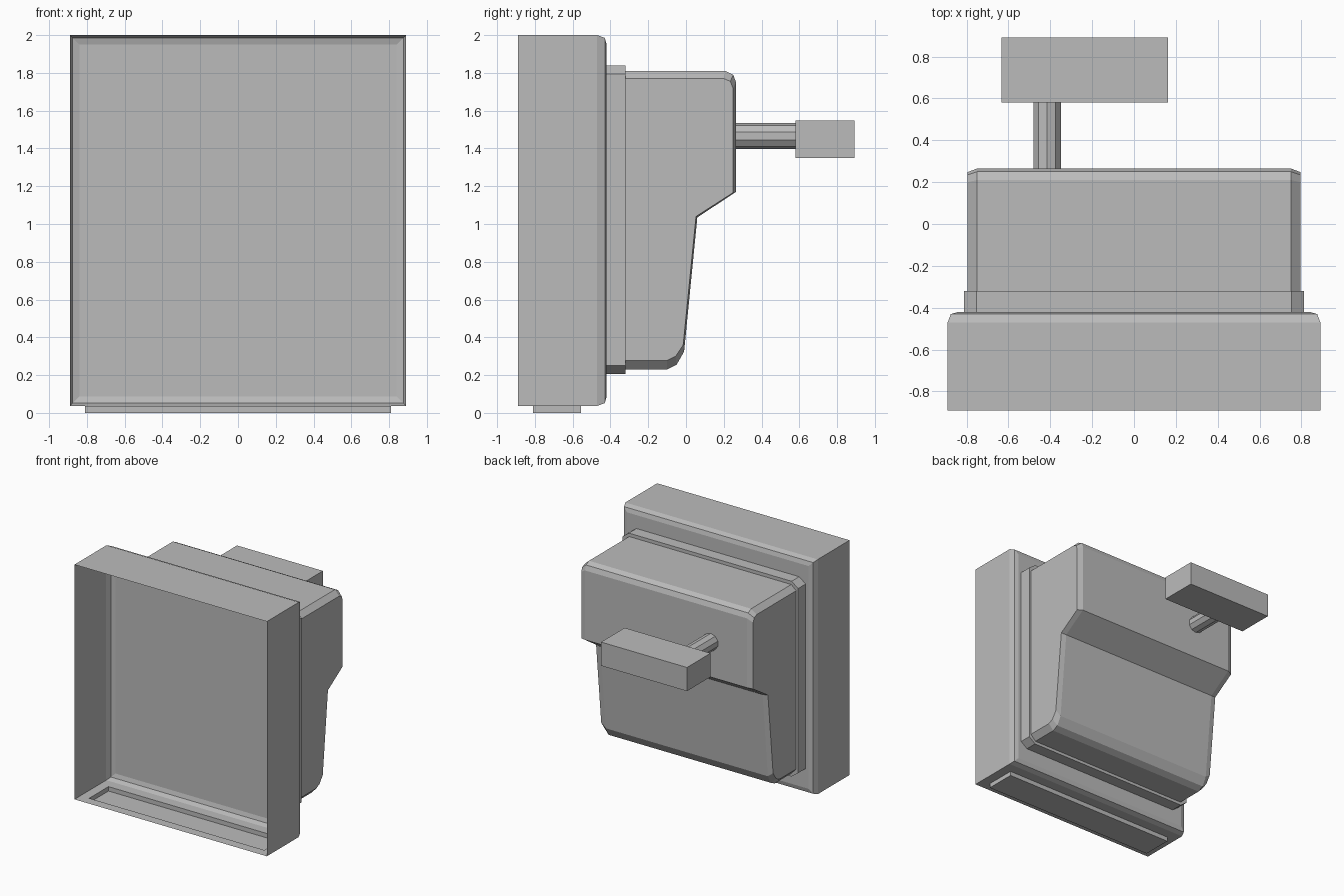
import bpy, bmesh, math
from mathutils import Matrix

cube = bpy.data.objects.get("Cube")
if cube:
    bpy.data.objects.remove(cube, do_unlink=True)

grey = bpy.data.materials.new("plain_grey")
grey.use_nodes = True
colour = (0.5, 0.5, 0.5, 1)
grey.diffuse_color = colour
grey.node_tree.nodes["Principled BSDF"].inputs["Base Color"].default_value = colour


def finish(name, bm, recalc=True):
    if recalc:
        bmesh.ops.recalc_face_normals(bm, faces=bm.faces)
    mesh = bpy.data.meshes.new(name)
    bm.to_mesh(mesh)
    bm.free()
    mesh.materials.append(grey)
    obj = bpy.data.objects.new(name, mesh)
    bpy.context.collection.objects.link(obj)
    return obj


def loft(bm, sections, cap_start=False, cap_end=False):
    """Skin a list of closed sections, optionally capping the ends."""
    rings = [[bm.verts.new(p) for p in s] for s in sections]
    for a, b in zip(rings, rings[1:]):
        for i in range(len(a)):
            j = (i + 1) % len(a)
            bm.faces.new((a[i], a[j], b[j], b[i]))
    if cap_start:
        bm.faces.new(rings[0][::-1])
    if cap_end:
        bm.faces.new(rings[-1])
    return rings


def rect_xz(x, z0, z1, y):
    return [(-x, y, z0), (x, y, z0), (x, y, z1), (-x, y, z1)]


def rect_xy(x, y0, y1, z):
    return [(-x, y0, z), (x, y0, z), (x, y1, z), (-x, y1, z)]


# Thin open-fronted casing with a rounded rear rim
W, BOTTOM, TOP, FRONT = 0.89, 0.037, 2.0, -0.89
bm = bmesh.new()
steps = [(FRONT, 0), (-0.47, 0), (-0.43, 0.015), (-0.42, 0.05)]
rings = loft(bm, [rect_xz(W - d, BOTTOM + d, TOP - d, y) for y, d in steps], cap_end=True)

# Sunken foot tray: replace the floor face by a border and a shallow well
a, b = rings[0], rings[1]
floor = next(f for f in bm.faces if set(f.verts) == {a[0], a[1], b[0], b[1]})
bmesh.ops.delete(bm, geom=[floor], context='FACES_ONLY')
well = loft(bm, [rect_xy(0.81, -0.81, -0.555, z) for z in (BOTTOM, 0)], cap_end=True)
outer = [a[0], a[1], b[1], b[0]]
for i in range(4):
    j = (i + 1) % 4
    bm.faces.new((outer[i], outer[j], well[0][j], well[0][i]))
finish("open_casing", bm)

# Collar behind the casing, with clipped corners
bm = bmesh.new()
x, z0, z1, cx, cz = 0.813, 0.205, 1.838, 0.06, 0.045
outline = [(-x + cx, z0), (x - cx, z0), (x, z0 + cz), (x, z1 - cz),
           (x - cx, z1), (-x + cx, z1), (-x, z1 - cz), (-x, z0 + cz)]
loft(bm, [[(px, y, pz) for px, pz in outline] for y in (-0.42, -0.32)], cap_end=True)
finish("rear_collar", bm)

# Stepped rear housing, lofted sideways with chamfered flanks
full = [(-0.32, 1.81), (0.21, 1.81), (0.25, 1.79), (0.265, 1.75), (0.265, 1.17),
        (0.06, 1.035), (-0.01, 0.325), (-0.05, 0.255), (-0.1, 0.23), (-0.32, 0.23)]
inset = [(-0.32, 1.77), (0.2, 1.77), (0.235, 1.755), (0.248, 1.72), (0.248, 1.165),
         (0.053, 1.04), (-0.015, 0.36), (-0.055, 0.3), (-0.1, 0.278), (-0.32, 0.278)]
bm = bmesh.new()
loft(bm, [[(px, y, z) for y, z in prof] for px, prof in
          ((-0.795, inset), (-0.75, full), (0.75, full), (0.795, inset))], True, True)
finish("rear_housing", bm)

# Handle stem
bm = bmesh.new()
bmesh.ops.create_cone(bm, cap_ends=True, segments=10, radius1=0.069, radius2=0.069, depth=0.32,
                      matrix=Matrix.Translation((-0.415, 0.422, 1.466))
                      @ Matrix.Rotation(math.pi / 2, 4, 'X'))
finish("handle_stem", bm)

# Handle block
bm = bmesh.new()
bmesh.ops.create_cube(bm, size=1, matrix=Matrix.Translation((-0.236, 0.736, 1.449))
                      @ Matrix.Diagonal((0.795, 0.312, 0.198, 1)))
finish("handle_block", bm)
